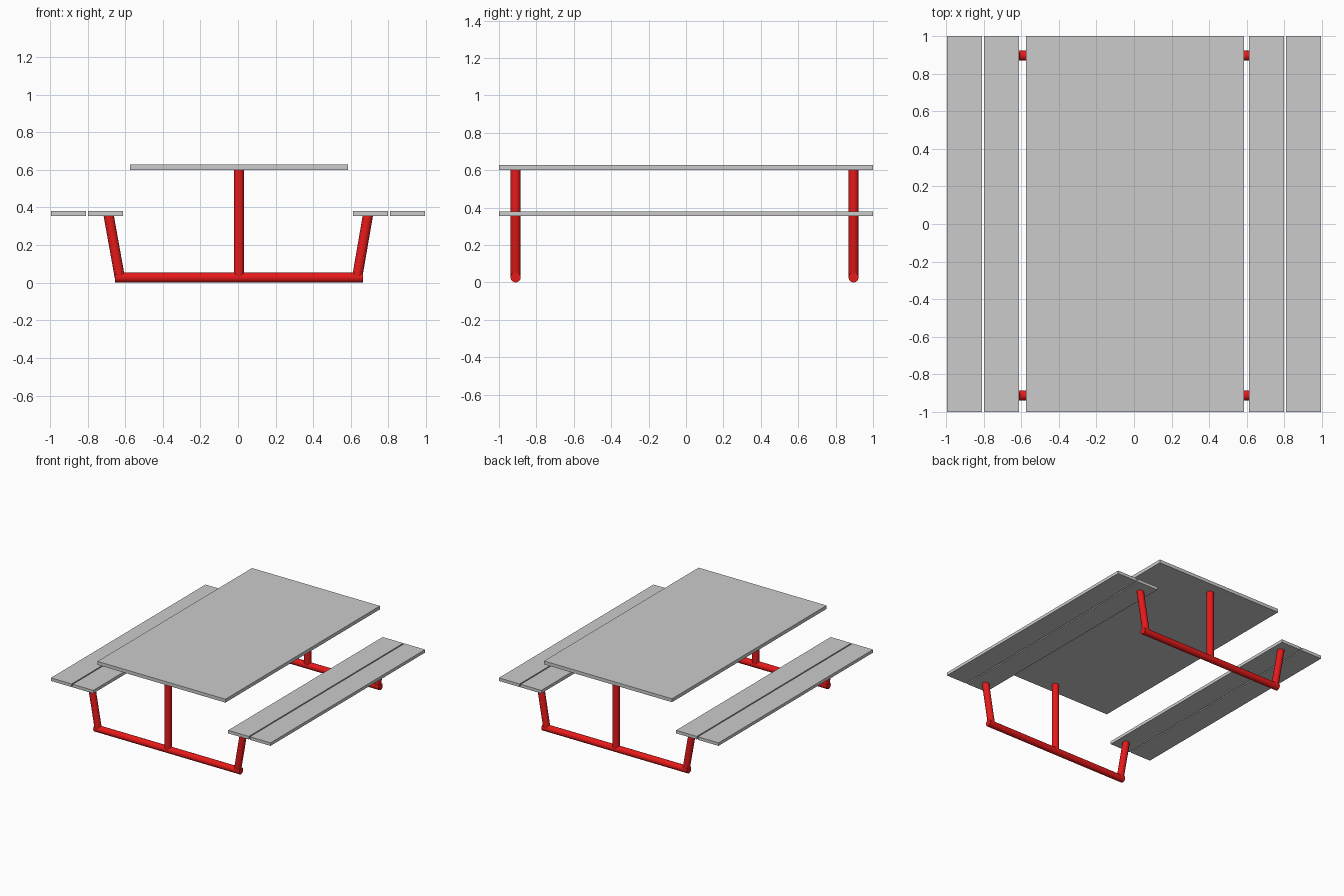
import bpy
from mathutils import Vector

if "Cube" in bpy.data.objects:
    bpy.data.objects.remove(bpy.data.objects["Cube"])

red = bpy.data.materials.new("red_paint")
red.diffuse_color = (0.8, 0.01, 0.01, 1)
red.use_nodes = True
red.node_tree.nodes["Principled BSDF"].inputs["Base Color"].default_value = red.diffuse_color
TUBE_R = 0.027


def board(name, x0, x1, z0, z1):
    """Flat board running the whole length of the table."""
    bpy.ops.mesh.primitive_cube_add(size=1, location=((x0 + x1) / 2, 0, (z0 + z1) / 2))
    ob = bpy.context.object
    ob.name = name
    ob.scale = (x1 - x0, 2, z1 - z0)
    bpy.ops.object.transform_apply(location=False, rotation=False, scale=True)


def tube(name, start, end):
    """Round red tube between two points."""
    a, b = Vector(start), Vector(end)
    bpy.ops.mesh.primitive_cylinder_add(vertices=32, radius=TUBE_R,
                                        depth=(b - a).length, location=(a + b) / 2)
    ob = bpy.context.object
    ob.name = name
    ob.rotation_euler = (b - a).to_track_quat('Z', 'Y').to_euler()
    ob.data.materials.append(red)
    bpy.ops.object.shade_smooth_by_angle()


# Table top
board("table_top", -0.573, 0.586, 0.60, 0.628)

# Two seat planks on each side
for side, sx in (("left", -1), ("right", 1)):
    for part, inner, outer in (("inner", 0.611, 0.798), ("outer", 0.808, 0.995)):
        x0, x1 = sorted((sx * inner, sx * outer))
        board(f"{side}_{part}_seat_plank", x0, x1, 0.355, 0.38)

# Tubular frame at each end
for end, y in (("front", -0.911), ("back", 0.896)):
    tube(f"{end}_base_bar", (-0.655, y, TUBE_R), (0.665, y, TUBE_R))
    tube(f"{end}_table_post", (0.005, y, TUBE_R), (0.005, y, 0.602))
    tube(f"{end}_left_seat_leg", (-0.629, y, 0.03), (-0.688, y, 0.36))
    tube(f"{end}_right_seat_leg", (0.634, y, 0.03), (0.691, y, 0.36))
